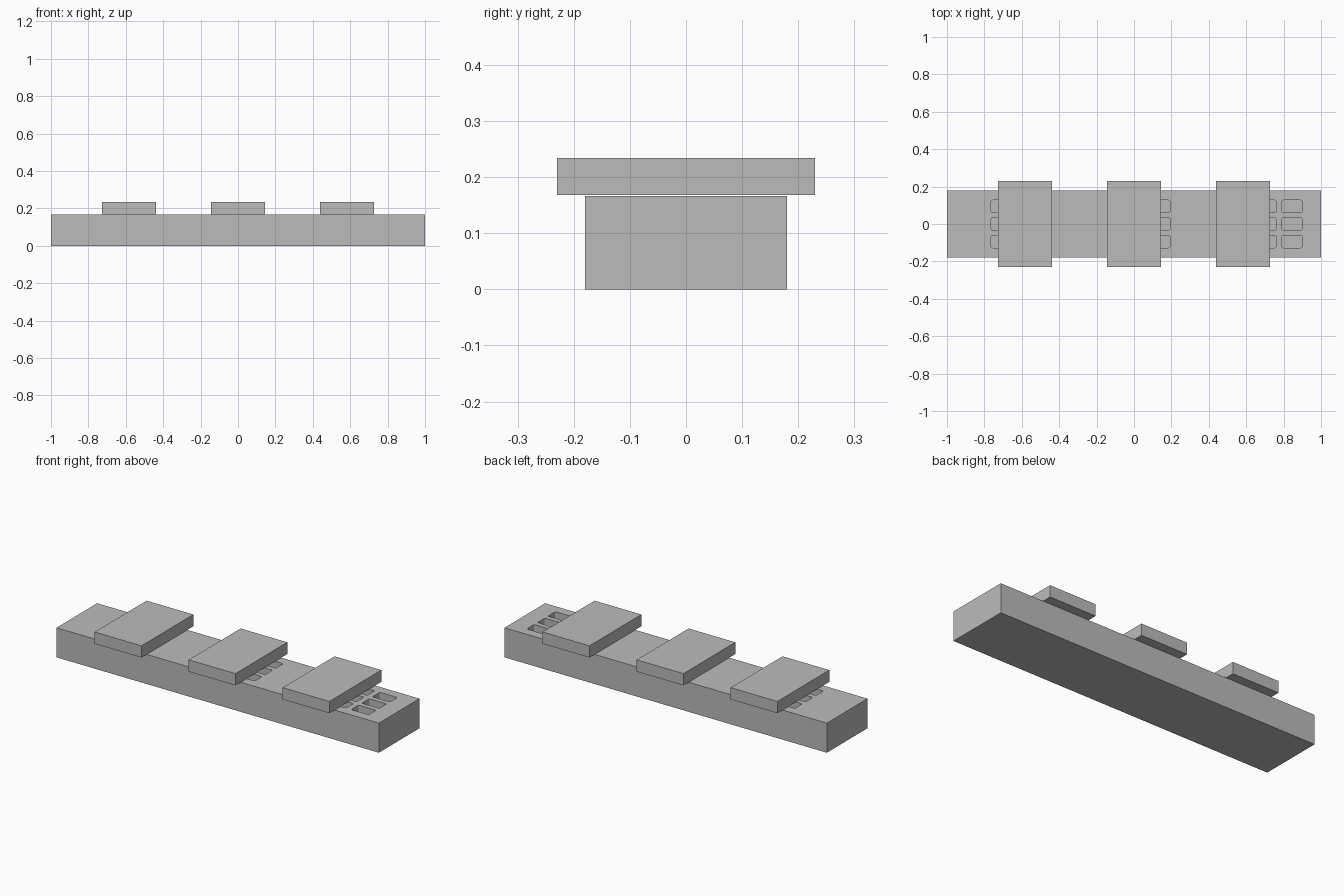
import bpy
import bmesh
from mathutils import Matrix

default = bpy.data.objects.get("Cube")
if default:
    bpy.data.objects.remove(default, do_unlink=True)

grey = bpy.data.materials.new("plain grey")
grey.use_nodes = True
colour = (0.5, 0.5, 0.5, 1)
grey.diffuse_color = colour
grey.node_tree.nodes["Principled BSDF"].inputs["Base Color"].default_value = colour


def add_box(bm, centre, size):
    """Add a box to bm and return its vertices."""
    matrix = Matrix.Translation(centre) @ Matrix.Diagonal((*size, 1))
    return bmesh.ops.create_cube(bm, size=1, matrix=matrix)["verts"]


def finish(bm, name):
    mesh = bpy.data.meshes.new(name)
    bm.to_mesh(mesh)
    bm.free()
    mesh.materials.append(grey)
    obj = bpy.data.objects.new(name, mesh)
    bpy.context.collection.objects.link(obj)
    return obj


def box(name, centre, size):
    bm = bmesh.new()
    add_box(bm, centre, size)
    return finish(bm, name)


BASE_TOP = 0.166
PLATE_X = 0.583

# Long base block
base = box("base_block", (0, 0, BASE_TOP / 2), (2, 0.36, BASE_TOP))

# Three overhanging plates
for side, name in ((-1, "right_plate"), (0, "middle_plate"), (1, "left_plate")):
    box(name, (side * PLATE_X, 0, 0.201), (0.29, 0.46, 0.066))

# Rows of round-cornered pockets, partly under the plates
DEPTH = 0.08
columns = (-0.71, -0.57, -0.005, 0.138, 0.565, 0.705, 0.845)
bm = bmesh.new()
for x in columns:
    for row in (-1, 0, 1):
        add_box(bm, (x, row * 0.094, BASE_TOP), (0.108, 0.066, DEPTH * 2))
upright = [e for e in bm.edges
           if abs(e.verts[0].co.z - e.verts[1].co.z) > DEPTH]
bmesh.ops.bevel(bm, geom=upright, offset=0.008, segments=3, profile=0.5,
                affect="EDGES")
cutter = finish(bm, "pocket_cutter")
cutter.hide_render = True
cutter.hide_viewport = True
cutter.display_type = "WIRE"

pockets = base.modifiers.new("pockets", "BOOLEAN")
pockets.operation = "DIFFERENCE"
pockets.solver = "EXACT"
pockets.object = cutter
